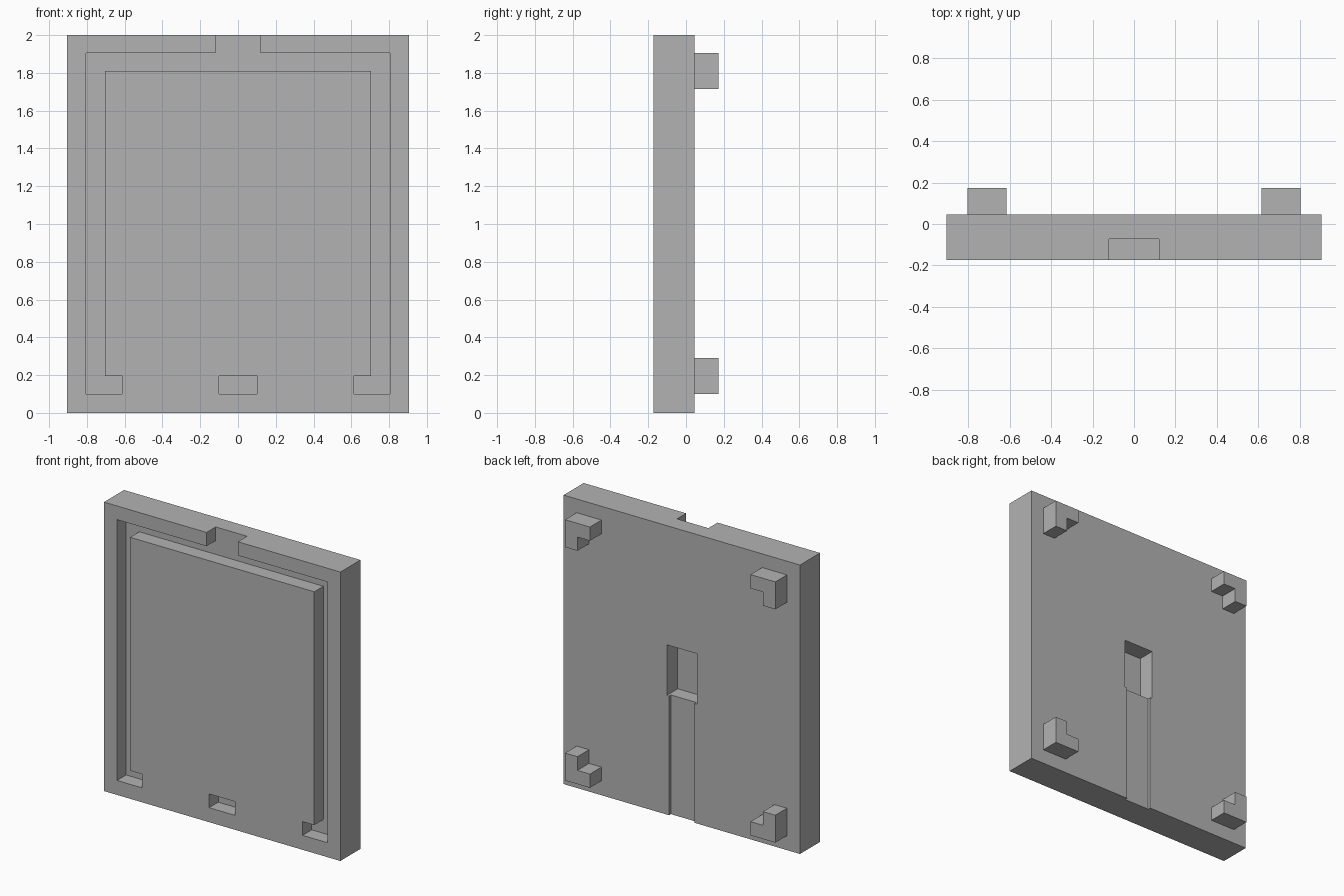
import bpy
import bmesh

default = bpy.data.objects.get("Cube")
if default:
    bpy.data.objects.remove(default, do_unlink=True)

grey = bpy.data.materials.new("plain grey")
grey.use_nodes = True
grey.diffuse_color = (0.45, 0.45, 0.45, 1)
bsdf = next(n for n in grey.node_tree.nodes if n.type == 'BSDF_PRINCIPLED')
bsdf.inputs["Base Color"].default_value = (0.45, 0.45, 0.45, 1)

FRONT, BACK, FEET = -0.173, 0.046, 0.173


def prism(name, outline, y0, y1):
    """Extrude an (x, z) outline along y."""
    bm = bmesh.new()
    face = bm.faces.new([bm.verts.new((x, y0, z)) for x, z in outline])
    grown = bmesh.ops.extrude_face_region(bm, geom=[face])["geom"]
    moved = [g for g in grown if isinstance(g, bmesh.types.BMVert)]
    bmesh.ops.translate(bm, verts=moved, vec=(0, y1 - y0, 0))
    bmesh.ops.recalc_face_normals(bm, faces=bm.faces)
    mesh = bpy.data.meshes.new(name)
    bm.to_mesh(mesh)
    bm.free()
    mesh.materials.append(grey)
    obj = bpy.data.objects.new(name, mesh)
    bpy.context.collection.objects.link(obj)
    return obj


def rect(half_width, z0, z1):
    return [(-half_width, z0), (half_width, z0), (half_width, z1), (-half_width, z1)]


def cut(target, cutter):
    """Subtract the cutter and discard it."""
    mod = target.modifiers.new("cut", 'BOOLEAN')
    mod.operation = 'DIFFERENCE'
    mod.solver = 'EXACT'
    mod.object = cutter
    bpy.context.view_layer.objects.active = target
    bpy.ops.object.modifier_apply(modifier=mod.name)
    bpy.data.objects.remove(cutter, do_unlink=True)


# Main plate
plate = prism("plate", rect(0.905, 0, 2), FRONT, BACK)

# Front groove running round the panel, open at the top
half = [(0.12, 2.1), (0.12, 1.905), (0.805, 1.905), (0.805, 0.1),
        (0.615, 0.1), (0.615, 0.195), (0.705, 0.195), (0.705, 1.81)]
groove = half + [(-x, z) for x, z in reversed(half)]
cut(plate, prism("groove_cutter", groove, FRONT - 0.1, FRONT + 0.1))

# Small slot at the bottom of the front
cut(plate, prism("slot_cutter", rect(0.1, 0.1, 0.195), FRONT - 0.1, FRONT + 0.1))

# Back pocket with a shallow channel down to the lower edge
cut(plate, prism("pocket_cutter", rect(0.115, 0.825, 1.175), BACK - 0.12, BACK + 0.1))
cut(plate, prism("channel_cutter", rect(0.098, -0.1, 0.9), BACK - 0.02, BACK + 0.1))

# L-shaped corner feet on the back
corner = [(0, 0), (0.19, 0), (0.19, 0.095), (0.095, 0.095), (0.095, 0.19), (0, 0.19)]
for side, sx in (("left", 1), ("right", -1)):
    for level, z, sz in (("lower", 0.1, 1), ("upper", 1.905, -1)):
        outline = [(sx * (0.805 - a), z + sz * b) for a, b in corner]
        prism(f"{level}_{side}_foot", outline, BACK, FEET)
